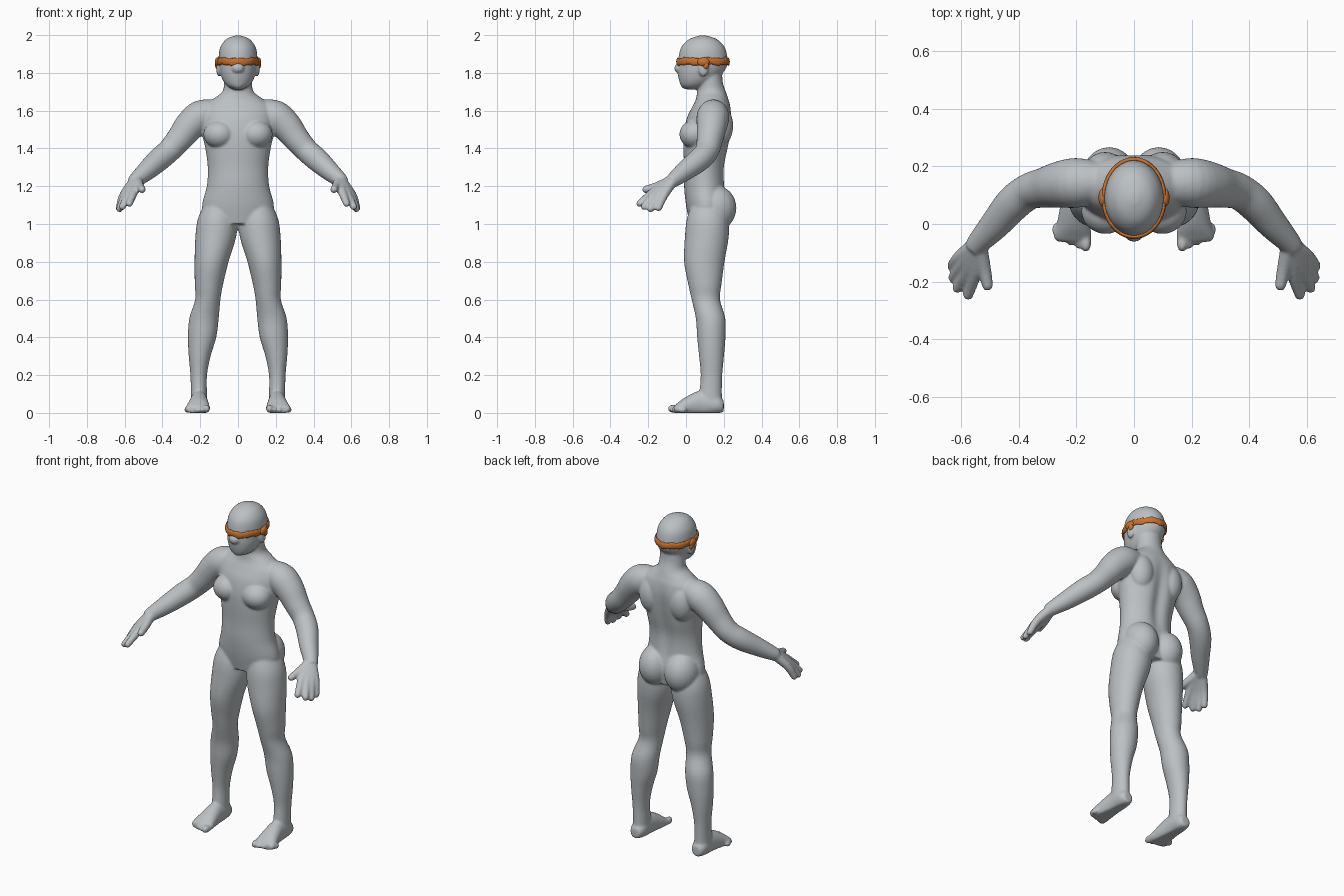
import bpy, bmesh, math
from mathutils import Vector, Matrix

if "Cube" in bpy.data.objects:
    bpy.data.objects.remove(bpy.data.objects["Cube"])

X, Y, Z = Vector((1, 0, 0)), Vector((0, 1, 0)), Vector((0, 0, 1))


def material(name, color):
    m = bpy.data.materials.new(name)
    m.use_nodes = True
    m.diffuse_color = color
    m.node_tree.nodes["Principled BSDF"].inputs["Base Color"].default_value = color
    return m


def resample(rows, steps=4):
    """Catmull-Rom interpolation between section rows."""
    out = []
    for i in range(len(rows) - 1):
        a, b, c, d = (rows[min(max(i + k, 0), len(rows) - 1)] for k in (-1, 0, 1, 2))
        for s in range(steps):
            t = s / steps
            out.append([q + 0.5 * t * (r - p + t * (2*p - 5*q + 4*r - w + t * (3*(q - r) + w - p)))
                        for p, q, r, w in zip(a, b, c, d)])
    return out + [list(rows[-1])]


def loft(bm, rows, u=None, v=None, side=1, sides=32):
    """Skin elliptical sections (x, y, z, ru, rv); free sections follow the path."""
    rows = resample(rows)
    pts = [Vector(r[:3]) for r in rows]
    rings = []
    for i, (c, r) in enumerate(zip(pts, rows)):
        a, b = u, v
        if a is None:
            t = (pts[min(i + 1, len(pts) - 1)] - pts[max(i - 1, 0)]).normalized()
            a = t.cross(Z).normalized()
            b = a.cross(t)
        ring = []
        for k in range(sides):
            ang = math.tau * k / sides
            p = c + a * (r[3] * math.cos(ang)) + b * (r[4] * math.sin(ang))
            ring.append(bm.verts.new((p.x * side, p.y, max(p.z, 0))))
        rings.append(ring)
    for lo, hi in zip(rings, rings[1:]):
        for k in range(sides):
            n = (k + 1) % sides
            bm.faces.new((lo[k], lo[n], hi[n], hi[k]))
    bm.faces.new(rings[0][::-1])
    bm.faces.new(rings[-1])
    return [p for ring in rings for p in ring]


def ball(bm, center, radii):
    bmesh.ops.create_uvsphere(bm, u_segments=24, v_segments=16, radius=1,
                              matrix=Matrix.Translation(center) @ Matrix.Diagonal((*radii, 1)))


def digit(bm, points, radii, side):
    """Tapered finger with a rounded tip."""
    rows = [(*p, r, r) for p, r in zip(points, radii)]
    loft(bm, rows, side=side, sides=16)
    x, y, z = points[-1]
    ball(bm, (x * side, y, z), (radii[-1],) * 3)


def finish(bm, name, mat):
    bmesh.ops.recalc_face_normals(bm, faces=bm.faces)
    me = bpy.data.meshes.new(name)
    bm.to_mesh(me)
    bm.free()
    me.materials.append(mat)
    me.shade_smooth()
    ob = bpy.data.objects.new(name, me)
    bpy.context.collection.objects.link(ob)
    return ob


skin = material("grey skin", (0.50, 0.53, 0.55, 1))
orange = material("orange band", (0.58, 0.17, 0.03, 1))
bm = bmesh.new()

# Torso and neck: z, centre y, half width, half depth
torso = [(1.0, .115, .18, .095), (1.1, .11, .19, .11), (1.2, .1, .165, .11), (1.3, .1, .16, .11),
         (1.4, .108, .173, .122), (1.48, .115, .19, .127), (1.56, .125, .195, .121),
         (1.62, .135, .185, .102), (1.66, .138, .135, .086), (1.7, .135, .083, .076),
         (1.75, .13, .074, .065), (1.82, .125, .074, .065)]
for p in loft(bm, [(0, y, z, rx, ry) for z, y, rx, ry in torso], X, Y, sides=64):
    # Spine furrow
    if p.co.y > .15 and 1.1 < p.co.z < 1.64:
        p.co.y -= .022 * math.exp(-(p.co.x / .04) ** 2) * math.sin(math.pi * (p.co.z - 1.1) / .54)

# Head: z, centre y, half width, half depth
head = [(1.712, .035, .025, .03), (1.73, .045, .057, .07), (1.76, .06, .08, .096),
        (1.8, .077, .094, .119), (1.84, .089, .1, .13), (1.88, .09, .103, .13),
        (1.93, .09, .096, .118), (1.965, .09, .076, .092), (1.985, .09, .052, .06),
        (1.998, .09, .015, .018)]
loft(bm, [(0, y, z, rx, ry) for z, y, rx, ry in head], X, Y)

# Nose, lips, chin
ball(bm, (0, -.034, 1.825), (.034, .028, .029))
ball(bm, (0, -.026, 1.784), (.032, .018, .009))
ball(bm, (0, -.022, 1.766), (.028, .018, .009))
ball(bm, (0, -.002, 1.735), (.03, .025, .02))

leg = [(.1, .115, 1.12, .07, .08), (.108, .115, 1.03, .104, .11), (.118, .11, .93, .108, .116),
       (.14, .097, .8, .09, .107), (.154, .1, .68, .075, .088), (.16, .105, .6, .067, .075),
       (.18, .13, .5, .078, .078), (.19, .134, .4, .075, .075), (.203, .135, .3, .058, .066),
       (.208, .135, .2, .044, .057), (.207, .13, .1, .043, .06), (.207, .13, .03, .046, .064)]
foot = [(.207, .2, .035, .028, .03), (.207, .165, .045, .045, .05), (.207, .08, .05, .047, .068),
        (.21, 0, .035, .058, .05), (.213, -.045, .022, .066, .03), (.21, -.062, .017, .055, .02)]
arm = [(.12, .145, 1.59, .07), (.195, .143, 1.57, .086), (.255, .137, 1.52, .081),
       (.31, .126, 1.45, .07), (.365, .112, 1.388, .063), (.42, .07, 1.34, .062),
       (.48, 0, 1.285, .053), (.535, -.06, 1.238, .041), (.555, -.085, 1.22, .035)]
wrist = (.54, -.065, 1.235)
# Knuckle and tip of each finger, index to little
fingers = [((.55, -.165, 1.175), (.575, -.245, 1.108)), ((.575, -.155, 1.165), (.612, -.222, 1.092)),
           ((.594, -.14, 1.156), (.626, -.187, 1.08)), ((.604, -.115, 1.155), (.63, -.145, 1.085))]

for s in (1, -1):
    loft(bm, leg, X, Y, side=s)
    loft(bm, foot, X, Z, side=s)
    loft(bm, [(*r, r[3]) for r in arm], side=s)
    # Hand
    for knuckle, tip in fingers:
        digit(bm, (wrist, knuckle, tip), (.03, .0235, .0185), s)
    digit(bm, (wrist, (.52, -.15, 1.2), (.508, -.212, 1.183)), (.03, .024, .02), s)
    # Toes, big toe inside
    for i in range(5):
        r = .022 if i == 0 else .016
        ball(bm, (s * (.167 + .026 * i), -.067 + .003 * i * i, r), (r * .85, r * 1.4, r))
    # Chest, buttocks, shoulder blades, ears
    ball(bm, (s * .098, .045, 1.475), (.085, .08, .075))
    ball(bm, (s * .086, .155, 1.085), (.098, .112, .12))
    ball(bm, (s * .1, .18, 1.52), (.075, .07, .11))
    ball(bm, (s * .102, .092, 1.825), (.013, .027, .045))

# Fuse everything into one smooth skin
body = finish(bm, "body", skin)
fuse = body.modifiers.new("fuse", "REMESH")
fuse.mode = "VOXEL"
fuse.voxel_size = .0065
fuse.use_smooth_shade = True
soften = body.modifiers.new("soften", "SMOOTH")
soften.factor = .5
soften.iterations = 7

# Head band: a slightly rumpled strip around the eyes and ears
bm = bmesh.new()
around, across = 96, 12
rings = []
for i in range(around):
    a = math.tau * i / around
    nx, ny = math.cos(a), math.sin(a)
    rumple = .002 * math.sin(13 * a) + .0015 * math.sin(29 * a + 1)
    lift = .004 * math.sin(7 * a) - (.004 if ny < -.9 else 0)
    ring = []
    for j in range(across):
        b = math.tau * j / across
        out = .003 + .008 * math.cos(b)
        ring.append(bm.verts.new((nx * (.102 + out), .09 + ny * (.131 + out),
                                  1.861 + lift * .6 + (.019 + rumple) * math.sin(b))))
    rings.append(ring)
for i in range(around):
    for j in range(across):
        k, n = (i + 1) % around, (j + 1) % across
        bm.faces.new((rings[i][j], rings[k][j], rings[k][n], rings[i][n]))
finish(bm, "head_band", orange)

# Band folds over the ears
for s, name in ((1, "left_ear_fold"), (-1, "right_ear_fold")):
    bm = bmesh.new()
    ball(bm, (s * .109, .092, 1.858), (.014, .032, .023))
    ball(bm, (s * .11, .105, 1.84), (.011, .016, .02))
    finish(bm, name, orange)
